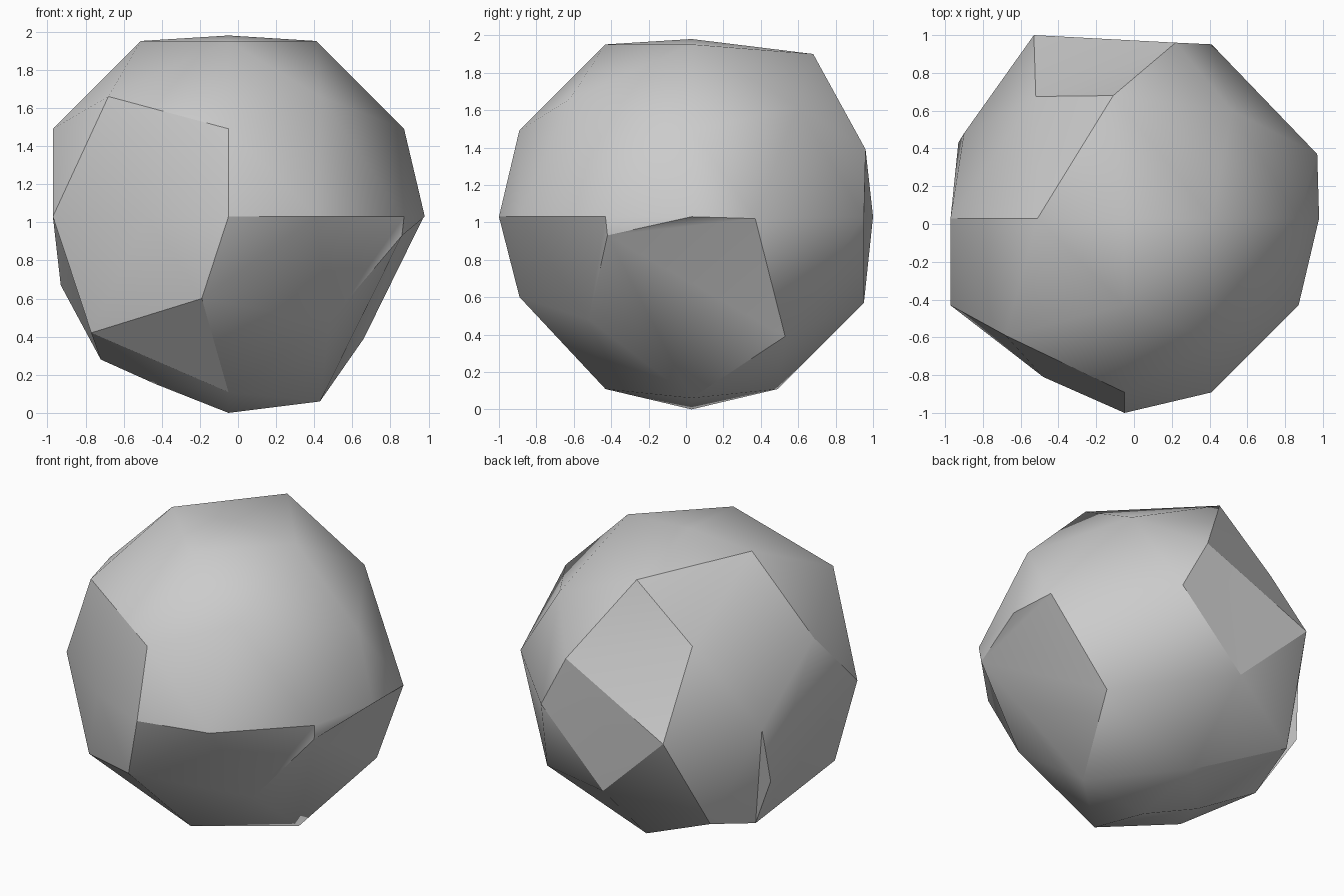
import bpy
import bmesh
import math
from mathutils import Vector

cube = bpy.data.objects.get("Cube")
if cube:
    bpy.data.objects.remove(cube, do_unlink=True)

RADIUS = 1.03
CENTRE = Vector((-0.05, 0.03, RADIUS))

# Chipped corners: lattice point -> new place relative to the boulder centre
chips = {
    # top and upper corners
    (0, 0, 3): (0, 0, .95),
    (0, 1, 2): (-.06, .65, .87),
    (0, 2, 1): (.27, .93, .36),
    (1, -1, 1): (.48, -.65, .63),
    (1, 1, 1): (.57, .57, .59),
    (-1, -1, 1): (-.63, -.62, .63),
    (-1, 1, 1): (-.47, .645, .53),
    # middle ring
    (2, 1, 0): (1.02, .34, -.01),
    (0, 3, 0): (0, .94, 0),
    (-1, 2, 0): (-.48, .97, 0),
    (-2, 1, 0): (-.85, .45, 0),
    (-3, 0, 0): (-.88, .4, -.36),
    (-1, -2, 0): (-.43, -.84, 0),
    # lower corners
    (2, 0, -1): (.91, -.45, -.1),
    (1, -1, -1): (.53, -.55, -.55),
    (1, 1, -1): (.71, .5, -.64),
    (1, 0, -2): (.48, 0, -.97),
    (0, -2, -1): (-.14, -.92, -.43),
    (-1, -1, -1): (-.72, -.51, -.61),
    (-1, 1, -1): (-.6, .64, -.63),
    (-2, 0, -1): (-.67, .26, -.75),
    (-1, 0, -2): (-.38, .06, -.88),
}

# Round boulder: an octahedron with each edge cut in three, blown up to a sphere
bm = bmesh.new()
lattice = {}
span = range(-3, 4)
for i in span:
    for j in span:
        for k in span:
            if abs(i) + abs(j) + abs(k) == 3:
                point = Vector((i, j, k)).normalized() * RADIUS
                lattice[i, j, k] = bm.verts.new(point)
bmesh.ops.convex_hull(bm, input=list(bm.verts))
bmesh.ops.recalc_face_normals(bm, faces=list(bm.faces))

# Chip the boulder, then stand it on the ground
for key, place in chips.items():
    lattice[key].co = Vector(place)
bmesh.ops.translate(bm, verts=list(bm.verts), vec=CENTRE)

mesh = bpy.data.meshes.new("boulder")
bm.to_mesh(mesh)
bm.free()
boulder = bpy.data.objects.new("boulder", mesh)
bpy.context.collection.objects.link(boulder)

# Plain stone colour
stone = bpy.data.materials.new("grey stone")
stone.use_nodes = True
grey = (.6, .6, .6, 1)
stone.diffuse_color = grey
stone.node_tree.nodes["Principled BSDF"].inputs["Base Color"].default_value = grey
mesh.materials.append(stone)

# Soft facets with crisp chipped edges
bpy.ops.object.select_all(action="DESELECT")
boulder.select_set(True)
bpy.context.view_layer.objects.active = boulder
bpy.ops.object.shade_smooth_by_angle(angle=math.radians(30))
